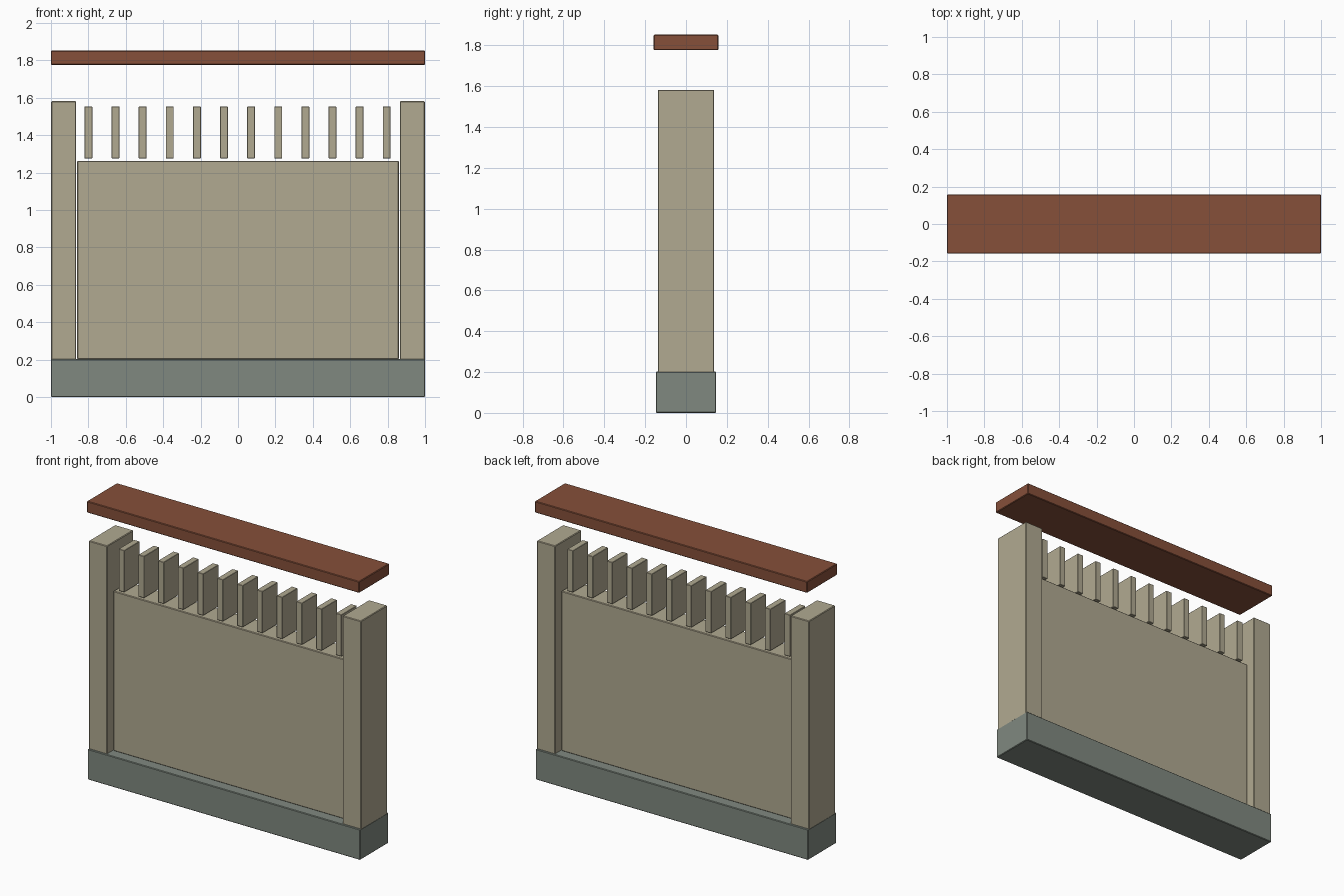
import bpy

if "Cube" in bpy.data.objects:
    bpy.data.objects.remove(bpy.data.objects["Cube"])


def material(name, rgb):
    m = bpy.data.materials.new(name)
    m.diffuse_color = (*rgb, 1.0)
    m.use_nodes = True
    m.node_tree.nodes["Principled BSDF"].inputs["Base Color"].default_value = m.diffuse_color
    return m


STONE = material("warm_stone", (0.44, 0.40, 0.285))
SLATE = material("slate_grey", (0.216, 0.25, 0.216))
CLAY = material("red_clay", (0.24, 0.08, 0.042))


def block(name, x, half_depth, z, mat, bevel=0.004):
    """Box from x and z ranges, centred on y, with slightly eased edges."""
    bpy.ops.mesh.primitive_cube_add(
        size=1, location=((x[0] + x[1]) / 2, 0, (z[0] + z[1]) / 2))
    ob = bpy.context.object
    ob.name = name
    ob.scale = (x[1] - x[0], 2 * half_depth, z[1] - z[0])
    bpy.ops.object.transform_apply(location=False, rotation=False, scale=True)
    ob.data.materials.append(mat)
    mod = ob.modifiers.new("eased_edges", 'BEVEL')
    mod.width = bevel
    mod.segments = 1
    return ob


# Plinth along the full length
block("base", (-1, 1), 0.148, (0, 0.203), SLATE)

# Recessed wall panel between the posts
block("wall_panel", (-0.86, 0.86), 0.08, (0.203, 1.263), STONE)

# End posts, running down into the plinth
for side, x in (("left", (-0.999, -0.865)), ("right", (0.865, 0.999))):
    block(side + "_post", x, 0.138, (0.001, 1.582), STONE)

# Row of upright slats above the panel
COUNT, FIRST, STEP, WIDTH = 12, -0.80, 0.145, 0.042
for i in range(COUNT):
    c = FIRST + i * STEP
    block(f"slat_{i + 1}", (c - WIDTH / 2, c + WIDTH / 2), 0.08,
          (1.276, 1.553), STONE, 0.002)

# Coping slab over the top
block("coping", (-1, 1), 0.158, (1.776, 1.852), CLAY)
